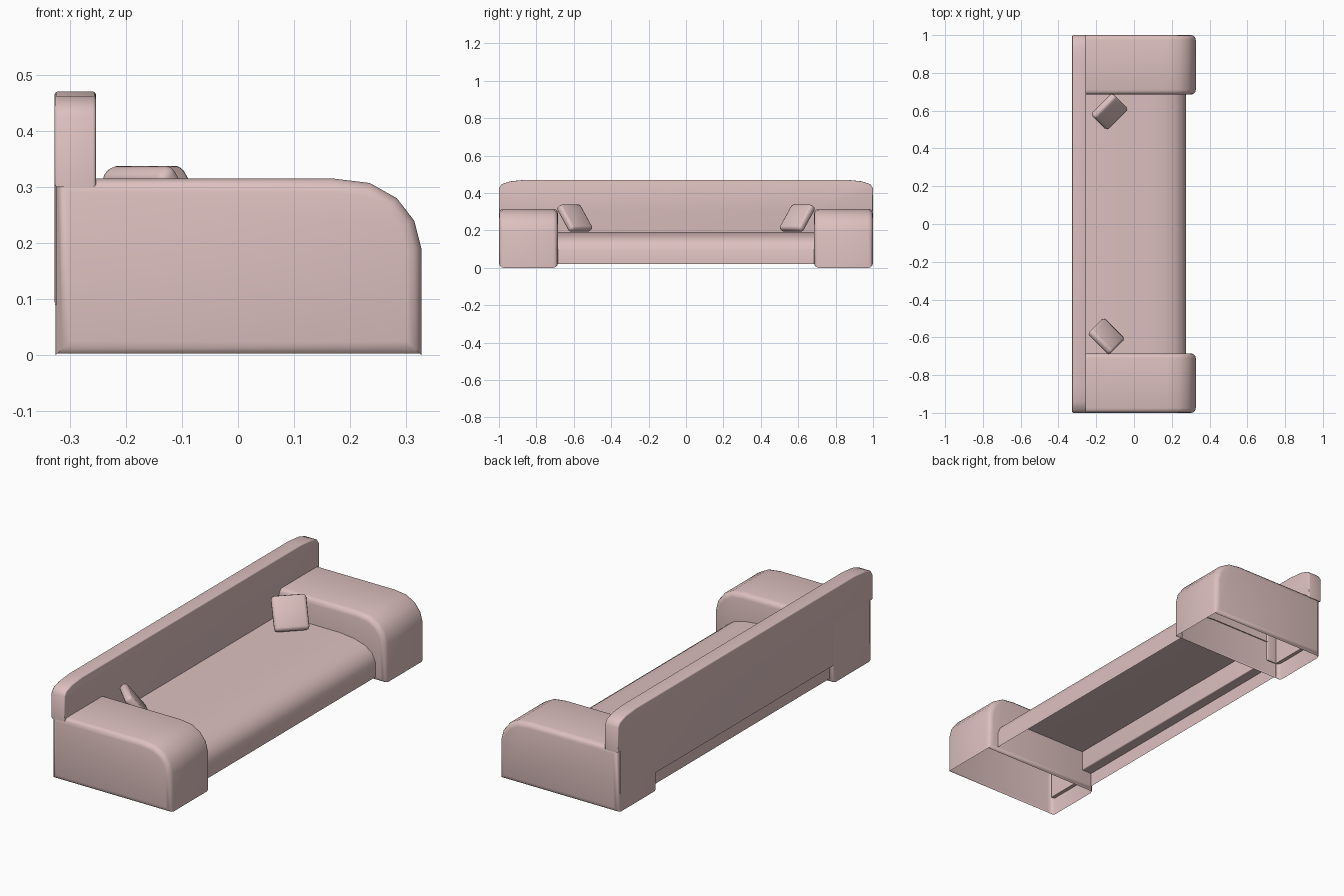
import bpy, bmesh, math
from mathutils import Matrix, Vector

cube = bpy.data.objects.get("Cube")
if cube:
    bpy.data.objects.remove(cube, do_unlink=True)

fabric = bpy.data.materials.new("dusty pink fabric")
fabric.use_nodes = True
COLOUR = (0.72, 0.53, 0.52, 1)
fabric.diffuse_color = COLOUR
fabric.node_tree.nodes["Principled BSDF"].inputs["Base Color"].default_value = COLOUR


def finish(name, bm, angle=40):
    """Turn a bmesh into a smooth shaded fabric object."""
    bmesh.ops.recalc_face_normals(bm, faces=bm.faces)
    mesh = bpy.data.meshes.new(name)
    bm.to_mesh(mesh)
    bm.free()
    mesh.materials.append(fabric)
    obj = bpy.data.objects.new(name, mesh)
    bpy.context.collection.objects.link(obj)
    bpy.ops.object.select_all(action='DESELECT')
    obj.select_set(True)
    bpy.context.view_layer.objects.active = obj
    bpy.ops.object.shade_smooth_by_angle(angle=math.radians(angle))
    return obj


def extrude_profile(points, axis, start, end):
    """Extrude a 2D outline along x (points are y, z) or y (points are x, z)."""
    bm = bmesh.new()
    place = (lambda a, b: (start, a, b)) if axis == 0 else (lambda a, b: (a, start, b))
    face = bm.faces.new([bm.verts.new(place(a, b)) for a, b in points])
    new = bmesh.ops.extrude_face_region(bm, geom=[face])["geom"]
    shift = Vector((0, 0, 0))
    shift[axis] = end - start
    bmesh.ops.translate(bm, vec=shift, verts=[v for v in new if isinstance(v, bmesh.types.BMVert)])
    bmesh.ops.recalc_face_normals(bm, faces=bm.faces)
    return bm


def round_rims(bm, axis, width):
    """Round the outline edges at both ends of an extrusion."""
    rims = [e for e in bm.edges if abs(e.verts[0].co[axis] - e.verts[1].co[axis]) < 1e-5]
    bmesh.ops.bevel(bm, geom=rims, offset=width, segments=3, profile=0.5, affect='EDGES')


def open_faces(bm, test):
    bm.normal_update()
    bmesh.ops.delete(bm, geom=[f for f in bm.faces if test(f)], context='FACES')


# Arms: hollow blocks with a rounded front, open underneath
arm_profile = [(-0.325, 0), (-0.325, 0.315), (0.17, 0.315), (0.235, 0.307),
               (0.283, 0.28), (0.314, 0.24), (0.327, 0.19), (0.327, 0)]
for name, inner, outer in (("left_arm", 0.685, 1), ("right_arm", -0.685, -1)):
    bm = extrude_profile(arm_profile, 1, inner, outer)
    round_rims(bm, 1, 0.025)
    open_faces(bm, lambda f: f.normal.z < -0.95)
    finish(name, bm)

# Seat: curved front, open underneath and closed by the arms at the ends
seat_profile = [(-0.307, 0.02), (-0.307, 0.19), (0.08, 0.19), (0.16, 0.181),
                (0.22, 0.163), (0.258, 0.135), (0.275, 0.095), (0.275, 0.02)]
bm = extrude_profile(seat_profile, 1, -0.69, 0.69)
open_faces(bm, lambda f: f.normal.z < -0.95 or abs(f.normal.y) > 0.95)
finish("seat", bm)

# Backrest: rests on the arms and drops between them
half = [(0.69, 0.09), (0.69, 0.3), (1, 0.3), (1, 0.425), (0.985, 0.447),
        (0.94, 0.462), (0.86, 0.47)]
outline = half + [(-y, z) for y, z in reversed(half)]
bm = extrude_profile(outline, 0, -0.327, -0.253)
round_rims(bm, 0, 0.006)
finish("backrest", bm)

# Thin panel behind the arms
panel = [(-0.98, 0.09), (0.98, 0.09), (0.98, 0.305), (-0.98, 0.305)]
finish("back_panel", extrude_profile(panel, 0, -0.3265, -0.307))

# Two loose cushions leaning in the back corners
for name, side, x in (("left_cushion", 1, -0.13), ("right_cushion", -1, -0.147)):
    bm = bmesh.new()
    bmesh.ops.create_cube(bm, size=1)
    bmesh.ops.scale(bm, vec=(0.16, 0.165, 0.042), verts=bm.verts)
    bmesh.ops.bevel(bm, geom=list(bm.edges), offset=0.015, segments=2,
                    profile=0.5, affect='EDGES')
    normal = Vector((0.56, -0.56 * side, 0.61)).normalized()
    along = Vector((1, side, 0)).normalized()
    up = normal.cross(along)
    turn = Matrix((along, up, normal)).transposed().to_4x4()
    bmesh.ops.transform(bm, matrix=Matrix.Translation((x, 0.595 * side, 0.265)) @ turn,
                        verts=bm.verts)
    finish(name, bm, 60)
